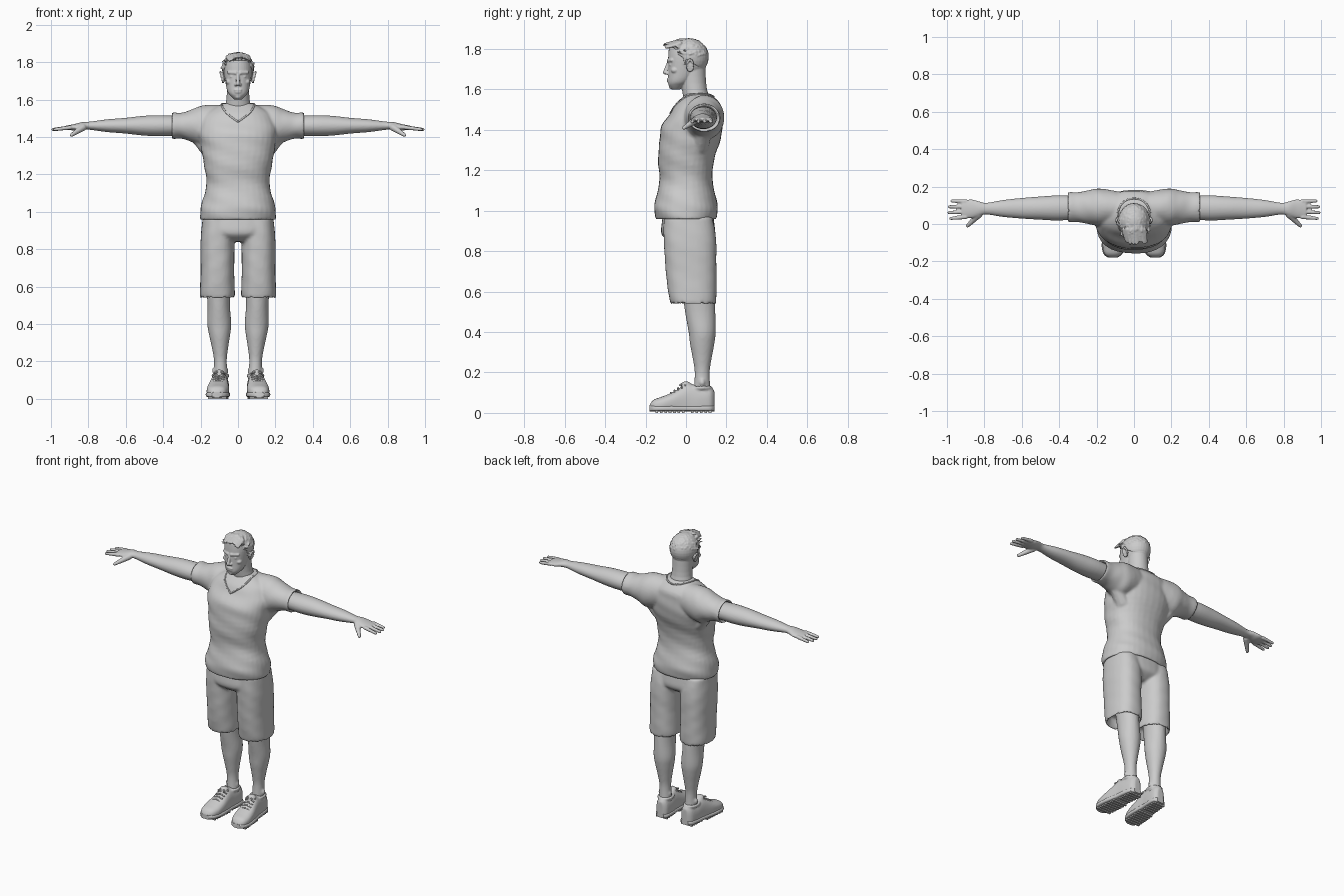
import bpy
import bmesh
import random
from math import sin, cos, pi, copysign
from mathutils import Vector, Matrix
from mathutils.bvhtree import BVHTree

random.seed(4)
default_cube = bpy.data.objects.get("Cube")
if default_cube:
    bpy.data.objects.remove(default_cube, do_unlink=True)

grey = bpy.data.materials.new("plain_grey")
grey.use_nodes = True
grey.diffuse_color = (0.6, 0.6, 0.6, 1)
grey.node_tree.nodes["Principled BSDF"].inputs["Base Color"].default_value = grey.diffuse_color

AXIS_ORDER = {"x": (0, 1, 2), "y": (1, 0, 2), "z": (2, 0, 1)}
SIDES = (1, -1)


def spline(a, b, c, d, t):
    """Catmull-Rom value between b and c."""
    return b + t / 2 * (c - a + t * (2 * a - 5 * b + 4 * c - d + t * (3 * (b - c) + d - a)))


def skin(bm, rings):
    """Bridge rings of points into one closed surface and return its faces."""
    rings = [[bm.verts.new(co) for co in ring] for ring in rings]
    faces = [bm.faces.new(rings[0][::-1]), bm.faces.new(rings[-1])]
    for lower, upper in zip(rings, rings[1:]):
        faces += [bm.faces.new((lower[k - 1], lower[k], upper[k], upper[k - 1])) for k in range(len(lower))]
    return faces


def loft(bm, axis, rows, centre, lean=0, side=1, power=2, fold=0, floor=None, sides=32, steps=4):
    """Closed skin through rows of (position, radius, radius, optional second centre)."""
    rows = [(*row, centre[1])[:4] for row in rows]
    dense = []
    for i in range(len(rows) - 1):
        near = [rows[min(max(i + k, 0), len(rows) - 1)] for k in (-1, 0, 1, 2)]
        dense += [[spline(*values, s / steps) for values in zip(*near)] for s in range(steps)]
    dense.append(rows[-1])
    along, across, up = AXIS_ORDER[axis]
    rings = []
    for position, radius_a, radius_b, offset in dense:
        ring = []
        for k in range(sides):
            angle = 2 * pi * k / sides
            ripple = 1 + fold * sin(3 * angle + 45 * position) * sin(21 * position + angle)
            c, s = cos(angle), sin(angle)
            co = [0, 0, 0]
            co[along] = position
            co[across] = centre[0] + lean * position + radius_a * ripple * copysign(abs(c) ** (2 / power), c)
            co[up] = offset + radius_b * ripple * copysign(abs(s) ** (2 / power), s)
            if floor is not None:
                co[2] = max(co[2], floor)
            co[0] *= side
            ring.append(co)
        rings.append(ring)
    bmesh.ops.recalc_face_normals(bm, faces=skin(bm, rings))


def ball(bm, centre, radii, segments=16):
    matrix = Matrix.Translation(centre) @ Matrix.Diagonal((*radii, 1))
    bmesh.ops.create_uvsphere(bm, u_segments=segments, v_segments=segments // 2, radius=1, matrix=matrix)


def stroke(bm, start, end, start_radius, end_radius, sides=10):
    """Tapering rod with round ends."""
    start, end = Vector(start), Vector(end)
    turn = (end - start).to_track_quat("Z", "Y")
    rings = []
    for i in range(8):
        tilt = pi * (i + .5) / 8 - pi / 2
        base, radius = (start, start_radius) if i < 4 else (end, end_radius)
        angles = [2 * pi * k / sides for k in range(sides)]
        rings.append([base + turn @ Vector((cos(tilt) * cos(a), cos(tilt) * sin(a), sin(tilt))) * radius
                      for a in angles])
    skin(bm, rings)


def finish(name, bm, at=(0, 0, 0), voxel=0, relax=0, mirror=False):
    """Turn the bmesh into an object, fused into one skin where a voxel size is given."""
    mesh = bpy.data.meshes.new(name)
    bm.to_mesh(mesh)
    bm.free()
    mesh.materials.append(grey)
    mesh.polygons.foreach_set("use_smooth", [True] * len(mesh.polygons))
    ob = bpy.data.objects.new(name, mesh)
    ob.location = at
    bpy.context.collection.objects.link(ob)
    if voxel:
        fuse = ob.modifiers.new("fuse", "REMESH")
        fuse.mode = "VOXEL"
        fuse.voxel_size = voxel
        fuse.use_smooth_shade = True
    if relax:
        soften = ob.modifiers.new("soften", "SMOOTH")
        soften.iterations = relax
    if mirror:
        ob.modifiers.new("other_side", "MIRROR")
    return ob


# Shirt: torso with two short sleeves, hollow at the cuffs
shirt_base = (0, 0, 1)
bm = bmesh.new()
torso = [(0, .17, .12), (-.04, .19, .14), (-.04, .2, .15), (.01, .2, .16), (.06, .19, .15), (.15, .17, .13),
         (.25, .18, .14), (.35, .2, .15, .02), (.42, .21, .15, .03), (.48, .2, .13, .05),
         (.53, .17, .11, .06), (.58, .08, .06, .06)]
loft(bm, "z", torso, centre=(0, 0), power=2.3, fold=.02)
sleeve = [(.06, .08, .09, .48), (.18, .1, .11), (.24, .09, .09), (.3, .08, .07), (.35, .08, .07),
          (.35, .07, .06), (.32, .06, .05)]
for side in SIDES:
    loft(bm, "x", sleeve, centre=(.09, .46), side=side, fold=.015)
    stroke(bm, (.15 * side, .07, .33), (.22 * side, .09, .41), .05, .04)
shirt = finish("shirt", bm, at=shirt_base, voxel=.008, relax=3)

# Neckline: raised V-shaped trim laid on the shirt
shirt_surface = BVHTree.FromObject(shirt, bpy.context.evaluated_depsgraph_get())
trim = []
for k in range(-25, 26):
    turn = pi * k / 25
    dip = max(0, 1 - abs(turn) / 1.5)
    guide = Vector((.09 * sin(turn), .03 - .12 * cos(turn), .58 - .09 * dip))
    trim.append(shirt_surface.find_nearest(guide)[0])
bm = bmesh.new()
for start, end in zip(trim, trim[1:]):
    stroke(bm, start, end, .005, .005, sides=8)
finish("neckline_trim", bm, at=shirt_base)

# Shorts: hips and two wide legs, hollow at the hems
bm = bmesh.new()
hips = [(1, .17, .12), (.94, .19, .13), (.88, .17, .13), (.84, .1, .08)]
loft(bm, "z", hips, centre=(0, .01), power=2.4)
shorts_leg = [(.97, .08, .12, .01), (.85, .09, .13, .02), (.7, .09, .125, .025), (.55, .093, .115),
              (.55, .08, .1), (.6, .07, .09)]
for side in SIDES:
    loft(bm, "z", shorts_leg, centre=(.11, .035), side=side, power=2.4, fold=.012)
finish("shorts", bm, voxel=.009, relax=3)

# Arms, palms, fingers and thumbs
bm = bmesh.new()
arm = [(.28, .06, .05), (.4, .067, .056), (.5, .062, .053), (.6, .055, .042), (.7, .045, .034), (.79, .031, .022),
       (.83, .04, .02), (.87, .05, .018, -.008), (.92, .045, .01, -.01)]
loft(bm, "x", arm, centre=(0, 0), lean=-.01)
for k in range(4):
    reach = .99 - .006 * (k - 1.3) ** 2
    stroke(bm, (.9, .028 * k - .053, -.01), (reach, .031 * k - .06, -.02), .012, .009)
stroke(bm, (.83, -.04, -.01), (.89, -.1, -.05), .02, .01)
finish("arms", bm, at=(0, .09, 1.46), voxel=.005, relax=2, mirror=True)

# Lower legs with ankle bones
bm = bmesh.new()
lower_leg = [(.62, .065, .08, .06), (.5, .06, .075, .07), (.4, .064, .067), (.34, .056, .06), (.27, .043, .047),
             (.2, .034, .037), (.1, .038, .042)]
loft(bm, "z", lower_leg, centre=(.088, .08), lean=.03)
for x in (.06, .13):
    ball(bm, (x, .08, .15), (.01, .014, .015))
finish("lower_legs", bm, voxel=.008, relax=2, mirror=True)

# Shoe uppers with padded collar and tongue
bm = bmesh.new()
shoe = [(-.18, .02, .01, .03), (-.16, .045, .03, .035), (-.12, .058, .04, .04), (-.07, .058, .05), (-.02, .052, .08),
        (.02, .048, .094), (.07, .047, .08), (.12, .04, .08), (.14, .02, .06)]
loft(bm, "y", shoe, centre=(.1, .05), lean=-.08, power=2.5, floor=.02)
ball(bm, (.1, 0, .137), (.028, .026, .02))
for k in range(24):
    angle = pi * k / 12
    ball(bm, (.094 + .04 * cos(angle), .073 + .048 * sin(angle), .124), [.01] * 3, segments=8)
finish("shoe_uppers", bm, voxel=.006, relax=2, mirror=True)

# Shoe laces crossing the instep, with a bow
bm = bmesh.new()
for k in range(5):
    middle = Vector((.106 - .002 * k, .018 * k - .075, .1 + .0115 * k))
    for side in SIDES:
        stroke(bm, middle, middle + Vector((.028 * side, 0, -.01)), .0045, .0045)
for side in SIDES:
    stroke(bm, (.1, -.01, .145), (.1 + .022 * side, -.03, .138), .004, .005)
finish("shoe_laces", bm, mirror=True)

# Shoe soles follow the upper outline, with tread bars under heel and ball
bm = bmesh.new()
outline = [(y, half_width + .005, .014) for y, half_width, *rest in shoe]
loft(bm, "y", outline, centre=(.1, .022), lean=-.08, power=4)
for k in range(13):
    y = .022 * k - .145
    if not -.01 < y < .03:
        place = Matrix.Translation((.1 - .08 * y, y, .007))
        length = .1 if y < 0 else .08
        bmesh.ops.create_cube(bm, size=1, matrix=place @ Matrix.Diagonal((length, .013, .014, 1)))
soles = finish("shoe_soles", bm, mirror=True)
soles.data.set_sharp_from_angle(angle=.6)

# Head: neck, skull, jaw and facial features
head_base = (0, 0, 1.7)
bm = bmesh.new()
neck = [(-.18, .085, .07, .065), (-.1, .062, .062, .042), (.02, .06, .065, .03)]
jaw = [(-.1, .02, .02, -.05), (-.08, .04, .04, -.045), (-.06, .055, .055, -.034), (-.02, .065, .07, -.018),
       (.06, .075, .088), (.11, .068, .084)]
loft(bm, "z", neck, centre=(0, 0))
loft(bm, "z", jaw, centre=(0, 0), power=2.2)
ball(bm, (0, .01, .05), (.078, .097, .098), segments=32)
ball(bm, (0, -.068, -.084), (.02, .018, .015))
stroke(bm, (0, -.088, .03), (0, -.103, -.015), .008, .0115)
for side in SIDES:
    stroke(bm, (0, -.09, -.049), (.016 * side, -.088, -.05), .0055, .005)
    stroke(bm, (0, -.088, -.06), (.013 * side, -.086, -.06), .0065, .006)
    ball(bm, (.012 * side, -.092, -.02), (.008, .01, .008))
    stroke(bm, (.012 * side, -.087, .042), (.05 * side, -.07, .045), .0095, .0085)
    ball(bm, (.03 * side, -.074, .022), (.015, .01, .007))
    ball(bm, (.046 * side, -.055, -.005), (.02, .02, .016))
    ball(bm, (.08 * side, .02, .02), (.01, .017, .026))
    for k in range(12):
        angle = pi * k / 6
        rim = ((.087 + .007 * sin(angle)) * side, .02 + .015 * cos(angle), .02 + .027 * sin(angle))
        ball(bm, rim, [.007] * 3, segments=8)
finish("head", bm, at=head_base, voxel=.004, relax=1)

# Hair: trimmed cap, swept tufts, raised fringe and sideburns
bm = bmesh.new()
ball(bm, (0, .014, .06), (.085, .098, .094), segments=32)
hairline = Vector((0, -.085, .1))
cut = bmesh.ops.bisect_plane(bm, geom=bm.verts[:] + bm.edges[:] + bm.faces[:], plane_co=hairline,
                             plane_no=(0, .6, 1), clear_inner=True)
bmesh.ops.holes_fill(bm, edges=[item for item in cut["geom_cut"] if isinstance(item, bmesh.types.BMEdge)])
for k in range(150):
    angle, height = random.uniform(0, 2 * pi), random.uniform(.1, .97)
    flat = (1 - height ** 2) ** .5
    root = Vector((.083 * flat * cos(angle), .014 + .095 * flat * sin(angle), .06 + .09 * height))
    sweep = Vector((random.uniform(-.018, .018), -.022, .004 if root.y < 0 else -.008))
    if (root - hairline).dot(Vector((0, .6, 1))) > .015:
        stroke(bm, root, root + sweep, .0065, .003, sides=8)
for k in range(-7, 8):
    x = .008 * k
    tip = (x + .012, random.uniform(-.11, -.088), .125 - 6 * x * x)
    stroke(bm, (x, -.03, .14 - 4 * x * x), tip, .011, .005)
for side in SIDES:
    stroke(bm, (.076 * side, -.008, .07), (.074 * side, -.006, .025), .009, .004)
finish("hair", bm, at=head_base, voxel=.004, relax=1)
